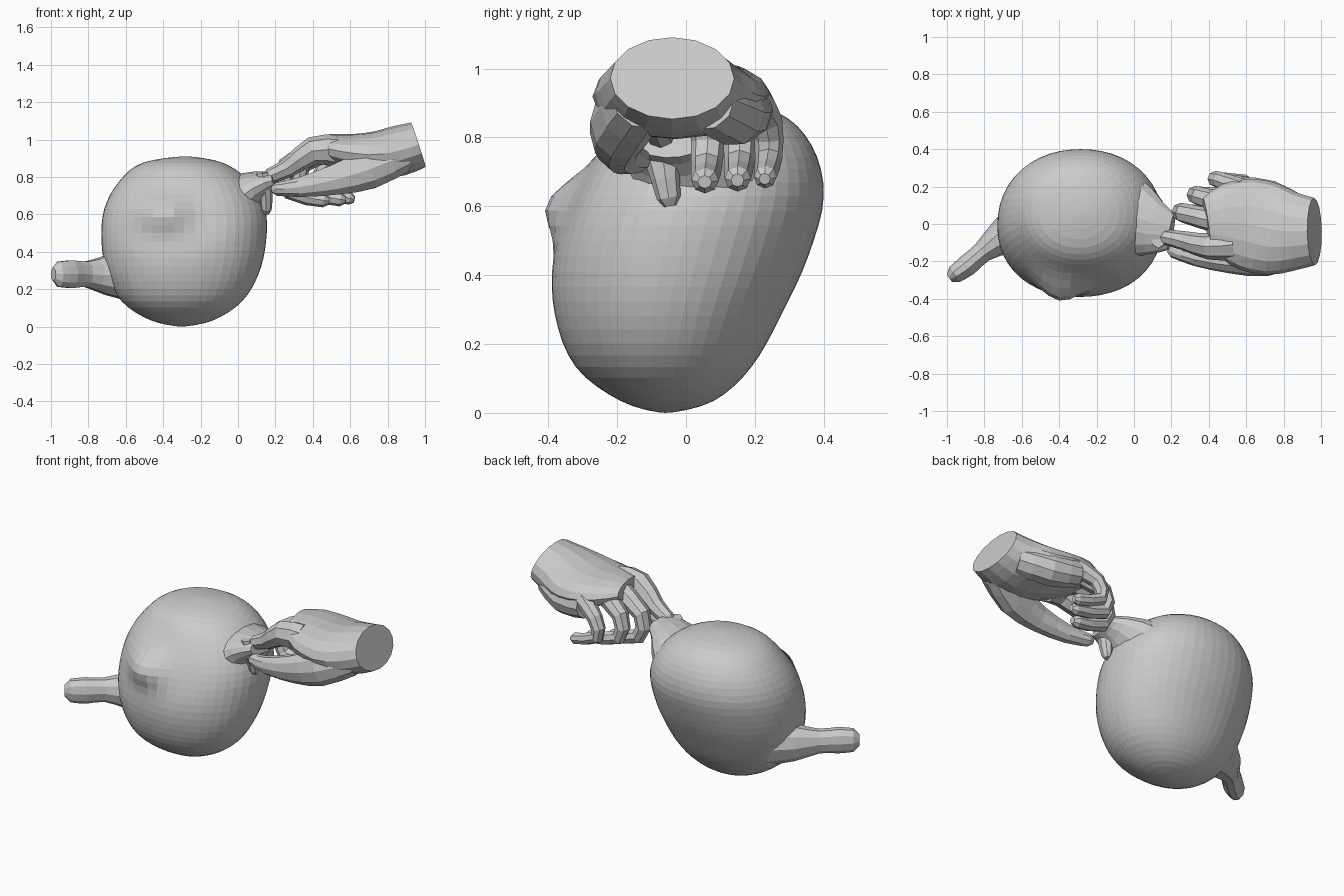
import bpy, bmesh, math
from mathutils import Vector

if "Cube" in bpy.data.objects:
    bpy.data.objects.remove(bpy.data.objects["Cube"])


def catmull(keys, steps):
    """Smoothly interpolate a short list of equal-length tuples."""
    out = []
    for i in range(len(keys) - 1):
        a, b = keys[max(i - 1, 0)], keys[i]
        c, d = keys[i + 1], keys[min(i + 2, len(keys) - 1)]
        for s in range(steps):
            t = s / steps
            out.append(tuple(
                0.5 * (2*q + (r - p)*t + (2*p - 5*q + 4*r - u)*t*t + (3*q - p - 3*r + u)*t**3)
                for p, q, r, u in zip(a, b, c, d)))
    out.append(tuple(keys[-1]))
    return out


def skin(name, rings):
    """Join equal rings of points with quads and close both ends."""
    n = len(rings[0])
    bm = bmesh.new()
    rows = [[bm.verts.new(p) for p in ring] for ring in rings]
    for a, b in zip(rows, rows[1:]):
        for j in range(n):
            k = (j + 1) % n
            bm.faces.new((a[j], a[k], b[k], b[j]))
    bm.faces.new(rows[0][::-1])
    bm.faces.new(rows[-1])
    bmesh.ops.remove_doubles(bm, verts=bm.verts, dist=1e-4)
    bmesh.ops.recalc_face_normals(bm, faces=bm.faces)
    mesh = bpy.data.meshes.new(name)
    bm.to_mesh(mesh)
    bm.free()
    ob = bpy.data.objects.new(name, mesh)
    bpy.context.collection.objects.link(ob)
    return ob


def tube(name, keys, sides=10, steps=2, tip=False):
    """Elliptical tube; each key is x, y, z, width radius, height radius."""
    pts = catmull(keys, steps)
    if tip:
        a, b = Vector(pts[-2][:3]), Vector(pts[-1][:3])
        r, h = pts[-1][3:]
        pts.append((*(b + (b - a).normalized() * r * 0.7), r * 0.5, h * 0.5))
    rings = []
    for i, p in enumerate(pts):
        t = Vector(pts[min(i + 1, len(pts) - 1)][:3]) - Vector(pts[max(i - 1, 0)][:3])
        high = t.normalized().cross(Vector((0, 1, 0))).normalized()
        wide = high.cross(t).normalized()
        c = Vector(p[:3])
        rings.append([c + wide * p[3] * math.cos(a) + high * p[4] * math.sin(a)
                      for a in (2 * math.pi * j / sides for j in range(sides))])
    return skin(name, rings)


def union(main, parts):
    """Fuse parts into the main object so no hidden surfaces remain."""
    bpy.context.view_layer.objects.active = main
    for part in parts:
        mod = main.modifiers.new("union", 'BOOLEAN')
        mod.operation, mod.solver, mod.object = 'UNION', 'EXACT', part
        bpy.ops.object.modifier_apply(modifier=mod.name)
        bpy.data.objects.remove(part)


def blob(x, z, cx, cz, sx, sz):
    return math.exp(-((x - cx) / sx)**2 - ((z - cz) / sz)**2)


# round, leaning body: x min, x max, y min, y max at even polar angles
profile = [(-.30, -.30, -.06, -.06), (-.47, -.13, -.19, .08), (-.62, .02, -.32, .19),
           (-.70, .11, -.38, .275), (-.73, .15, -.39, .355), (-.715, .145, -.345, .40),
           (-.635, .06, -.25, .365), (-.51, -.08, -.13, .26), (-.28, -.28, .06, .06)]
levels = catmull(profile, 4)
rings = []
for i, (x0, x1, y0, y1) in enumerate(levels):
    z = 0.455 * (1 - math.cos(math.pi * i / (len(levels) - 1)))
    ring = []
    for j in range(48):
        a = 2 * math.pi * j / 48
        c, s = math.cos(a), math.sin(a)
        f = (abs(c)**2.12 + abs(s)**2.12) ** (-1 / 2.12)
        x = (x0 + x1) / 2 + (x1 - x0) / 2 * c * f
        y = (y0 + y1) / 2 + (y1 - y0) / 2 * s * f
        # swelling on the front, set in a shallow hollow
        if s < 0:
            y -= 0.105 * blob(x, z, -.40, .61, .14, .10)
            y += 0.045 * blob(x, z, -.37, .63, .27, .15) * min(1, -2 * s)
        ring.append((x, y, z))
    rings.append(ring)
body = skin("body", rings)

# short stub on the left
stub = tube("stub", [(-.58, -.02, .28, .15, .15), (-.70, -.07, .275, .10, .11),
                     (-.81, -.15, .28, .057, .072), (-.89, -.22, .28, .058, .078),
                     (-.96, -.27, .28, .048, .07)], 10, 2, True)

# pinched neck and gathered end
neck = tube("neck", [(-.18, .05, .60, .28, .22), (-.02, .03, .67, .23, .155),
                     (.11, -.02, .755, .15, .08), (.20, -.04, .785, .10, .045)], 14, 2)
gather = tube("gathered_end", [(.13, -.07, .82, .06, .04), (.14, -.07, .76, .06, .045),
                               (.15, -.06, .68, .042, .035), (.15, -.05, .625, .035, .03)],
              8, 1, True)
union(body, [stub, neck, gather])

# wrist and palm
hand = tube("hand", [(.965, -.04, .972, .18, .125), (.86, -.04, .94, .21, .135),
                     (.74, -.03, .92, .245, .125), (.60, 0, .93, .245, .10),
                     (.48, .01, .95, .205, .08), (.39, 0, .965, .14, .05)], 16, 2)
heel = tube("palm_heel", [(.88, .06, .90, .09, .08), (.72, .14, .87, .095, .095),
                          (.56, .18, .88, .075, .075)], 10, 2)

# thumb and fingers
thumb = tube("thumb", [(.88, -.13, .91, .09, .09), (.70, -.19, .84, .09, .11),
                       (.52, -.20, .785, .065, .085), (.33, -.175, .745, .05, .055),
                       (.21, -.14, .735, .04, .037)], 10, 2, True)
fingers = {
    "index_finger": [(.52, -.11, .94, .085, .085), (.40, -.12, .94, .07, .075),
                     (.27, -.09, .85, .052, .052), (.17, -.07, .805, .042, .042)],
    "middle_finger": [(.46, .01, .955, .065, .065), (.26, .06, .86, .052, .05),
                      (.28, .06, .72, .046, .044), (.46, .055, .675, .04, .038)],
    "ring_finger": [(.50, .10, .95, .065, .065), (.345, .15, .865, .05, .048),
                    (.35, .155, .73, .045, .042), (.55, .15, .68, .038, .038)],
    "little_finger": [(.57, .19, .92, .055, .055), (.46, .235, .85, .045, .045),
                      (.44, .24, .74, .04, .038), (.60, .23, .685, .033, .034)],
}
parts = [tube(name, keys, 8, 2, True) for name, keys in fingers.items()]
union(hand, [heel, thumb] + parts)
